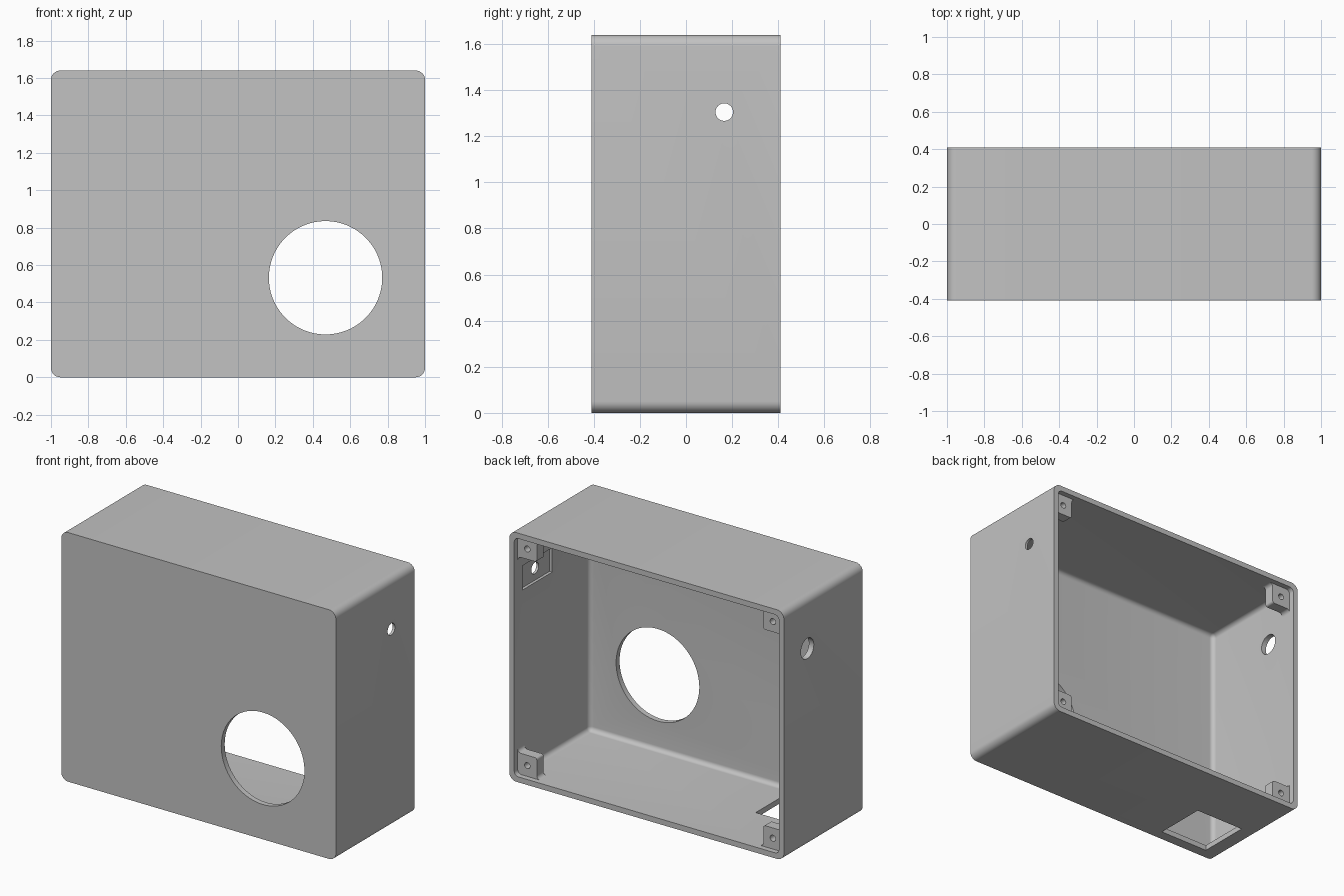
import bpy, bmesh, math
from mathutils import Matrix, Vector

if "Cube" in bpy.data.objects:
    bpy.data.objects.remove(bpy.data.objects["Cube"], do_unlink=True)

W, D, H = 1.0, 0.41, 1.64      # half width, half depth, height
WALL = 0.036

grey = bpy.data.materials.new("light grey plastic")
grey.use_nodes = True
colour = (0.54, 0.54, 0.54, 1)
grey.diffuse_color = colour
grey.node_tree.nodes["Principled BSDF"].inputs["Base Color"].default_value = colour


def finish(name, bm):
    bmesh.ops.recalc_face_normals(bm, faces=bm.faces)
    mesh = bpy.data.meshes.new(name)
    bm.to_mesh(mesh)
    bm.free()
    mesh.materials.append(grey)
    ob = bpy.data.objects.new(name, mesh)
    bpy.context.collection.objects.link(ob)
    return ob


def block(name, lo, hi, bevel=0, keep=None):
    """Box between two corners; edges accepted by keep() are rounded."""
    bm = bmesh.new()
    bmesh.ops.create_cube(bm, size=1)
    lo, hi = Vector(lo), Vector(hi)
    for v in bm.verts:
        v.co = Vector((v.co[i] + 0.5) * (hi[i] - lo[i]) + lo[i] for i in range(3))
    if bevel:
        edges = [e for e in bm.edges if keep(e)]
        bmesh.ops.bevel(bm, geom=edges, offset=bevel, segments=8,
                        profile=0.5, affect='EDGES')
    return finish(name, bm)


def rod(name, centre, radius, length, axis, sides=64):
    bm = bmesh.new()
    turn = Matrix.Rotation(math.pi / 2, 4, 'Y' if axis == 'X' else 'X')
    bmesh.ops.create_cone(bm, cap_ends=True, segments=sides, radius1=radius,
                          radius2=radius, depth=length,
                          matrix=Matrix.Translation(centre) @ turn)
    return finish(name, bm)


def prism(name, points, y0, y1):
    bm = bmesh.new()
    face = bm.faces.new([bm.verts.new((x, y0, z)) for x, z in points])
    new = bmesh.ops.extrude_face_region(bm, geom=[face])["geom"]
    bmesh.ops.translate(bm, vec=(0, y1 - y0, 0),
                        verts=[g for g in new if isinstance(g, bmesh.types.BMVert)])
    return finish(name, bm)


def cut(target, cutter):
    mod = target.modifiers.new("cut", 'BOOLEAN')
    mod.operation, mod.solver, mod.object = 'DIFFERENCE', 'EXACT', cutter
    bpy.context.view_layer.objects.active = target
    bpy.ops.object.modifier_apply(modifier=mod.name)
    bpy.data.objects.remove(cutter, do_unlink=True)


def smooth(ob):
    bpy.ops.object.select_all(action='DESELECT')
    ob.select_set(True)
    bpy.context.view_layer.objects.active = ob
    bpy.ops.object.shade_smooth_by_angle(angle=math.radians(30))


def arc(cx, cz, r, start, end, steps=6):
    for i in range(steps + 1):
        a = math.radians(start + (end - start) * i / steps)
        yield cx + r * math.cos(a), cz + r * math.sin(a)


def along_y(edge):
    a, b = edge.verts
    return abs(a.co.y - b.co.y) > 0.1


def not_back(edge):
    return along_y(edge) or all(v.co.y < 0 for v in edge.verts)


# Shell: rounded outside, hollow, open at the back
shell = block("enclosure_shell", (-W, -D, 0), (W, D, H), 0.05, along_y)
cut(shell, block("cavity", (WALL - W, WALL - D, WALL),
                 (W - WALL, D + 0.2, H - WALL), 0.03, not_back))

# Openings in the front, sides and floor
cut(shell, rod("front_opening", (0.468, -D, 0.532), 0.303, 0.3, 'Y', 96))
cut(shell, rod("left_cable_hole", (W, 0.166, 1.305), 0.038, 0.3, 'X'))
cut(shell, rod("right_cable_hole", (-W, 0.166, 1.305), 0.067, 0.3, 'X'))
cut(shell, block("floor_slot", (-0.875, -0.34, -0.1), (-0.515, 0.01, 0.1)))
# Shallow pocket behind the small cable hole
cut(shell, block("cable_pocket", (0.9, 0.015, 1.225), (W - 0.017, 0.325, 1.385)))
smooth(shell)

# Screw bosses: corner blocks that flare into the walls
SIZE, FLARE, ROUND, IN = 0.175, 0.025, 0.015, 0.02
profile = [(IN, IN), (SIZE + FLARE, IN)]
profile += arc(SIZE + FLARE, WALL + FLARE, FLARE, 270, 180)
profile += arc(SIZE - ROUND, SIZE - ROUND, ROUND, 0, 90)
profile += arc(WALL + FLARE, SIZE + FLARE, FLARE, 270, 180)
profile += [(IN, SIZE + FLARE)]

for side, sx in (("left", 1), ("right", -1)):
    for level, top in (("upper", True), ("lower", False)):
        def place(p):
            return sx * (W - p[0]), H - p[1] if top else p[1]
        boss = prism(f"{level}_{side}_screw_boss", [place(p) for p in profile],
                     D - WALL - 0.07, D - WALL)
        x, z = place((0.106, 0.107))
        cut(boss, rod("screw_hole", (x, D - WALL, z), 0.02, 0.4, 'Y', 24))
        smooth(boss)
